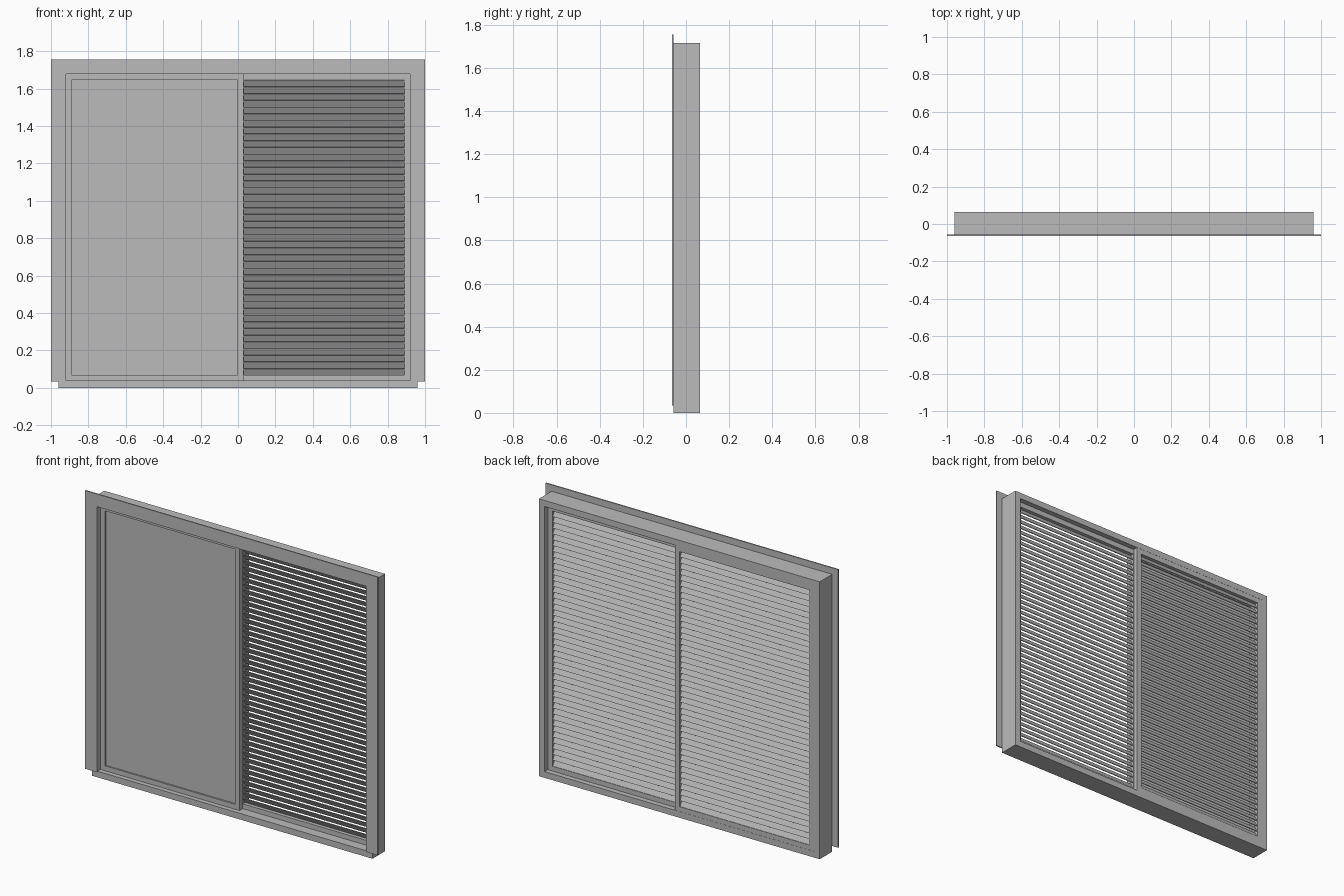
import bpy
import bmesh
from math import radians
from mathutils import Matrix, Vector

if "Cube" in bpy.data.objects:
    bpy.data.objects.remove(bpy.data.objects["Cube"])

# One plain grey for everything
grey = bpy.data.materials.new("plain_grey")
grey.use_nodes = True
colour = (0.5, 0.5, 0.5, 1)
grey.diffuse_color = colour
grey.node_tree.nodes["Principled BSDF"].inputs["Base Color"].default_value = colour


def add_box(bm, x, y, z, tilt=0):
    """Box between the (low, high) pairs, tilted about its own long x axis."""
    spans = (x, y, z)
    centre = Vector([(a + b) / 2 for a, b in spans])
    size = Vector([b - a for a, b in spans])
    matrix = (Matrix.Translation(centre) @ Matrix.Rotation(tilt, 4, "X")
              @ Matrix.Diagonal(size).to_4x4())
    bmesh.ops.create_cube(bm, size=1, matrix=matrix)


def finish(bm, name):
    mesh = bpy.data.meshes.new(name)
    bm.to_mesh(mesh)
    bm.free()
    mesh.materials.append(grey)
    obj = bpy.data.objects.new(name, mesh)
    bpy.context.collection.objects.link(obj)
    return obj


def ring(name, x, y, z, border):
    """Rectangular frame: two full height stiles and two rails between them."""
    bm = bmesh.new()
    inner = (x[0] + border, x[1] - border)
    add_box(bm, (x[0], inner[0]), y, z)
    add_box(bm, (inner[1], x[1]), y, z)
    add_box(bm, inner, y, (z[0], z[0] + border))
    add_box(bm, inner, y, (z[1] - border, z[1]))
    return finish(bm, name)


def louvres(name, x, y, z, count):
    """Stack of overlapping slats, front edge high and back edge low."""
    bm = bmesh.new()
    pitch = (z[1] - z[0]) / count
    for i in range(count):
        mid = z[0] + (i + 0.5) * pitch
        add_box(bm, x, (y - 0.002, y + 0.002),
                (mid - 0.0205, mid + 0.0205), radians(30))
    return finish(bm, name)


# Outer box frame
ring("outer_frame", (-0.96, 0.96), (-0.057, 0.065), (0, 1.715), 0.038)

# Thin front trim, open along the bottom
bm = bmesh.new()
trim_y = (-0.065, -0.057)
for side in (-1, 1):
    add_box(bm, sorted((side * 0.92, side)), trim_y, (0.035, 1.755))
add_box(bm, (-0.92, 0.92), trim_y, (1.677, 1.755))
finish(bm, "front_trim")

# Three sashes, each in its own track
sash_z = (0.036, 1.677)
opening_z = (0.067, 1.645)
right_x, left_x = (-0.922, 0.03), (0, 0.922)
ring("front_sash", right_x, (-0.028, 0.002), sash_z, 0.032)
ring("middle_sash", left_x, (0.003, 0.033), sash_z, 0.032)
ring("rear_sash", right_x, (0.034, 0.064), sash_z, 0.032)

# Flat pane in the front sash
bm = bmesh.new()
add_box(bm, (-0.892, 0), (-0.018, -0.010), opening_z)
finish(bm, "window_pane")

# Louvres in the other two sashes
louvres("middle_louvres", (0.03, 0.892), 0.018, opening_z, 44)
louvres("rear_louvres", (-0.892, 0), 0.049, opening_z, 44)
